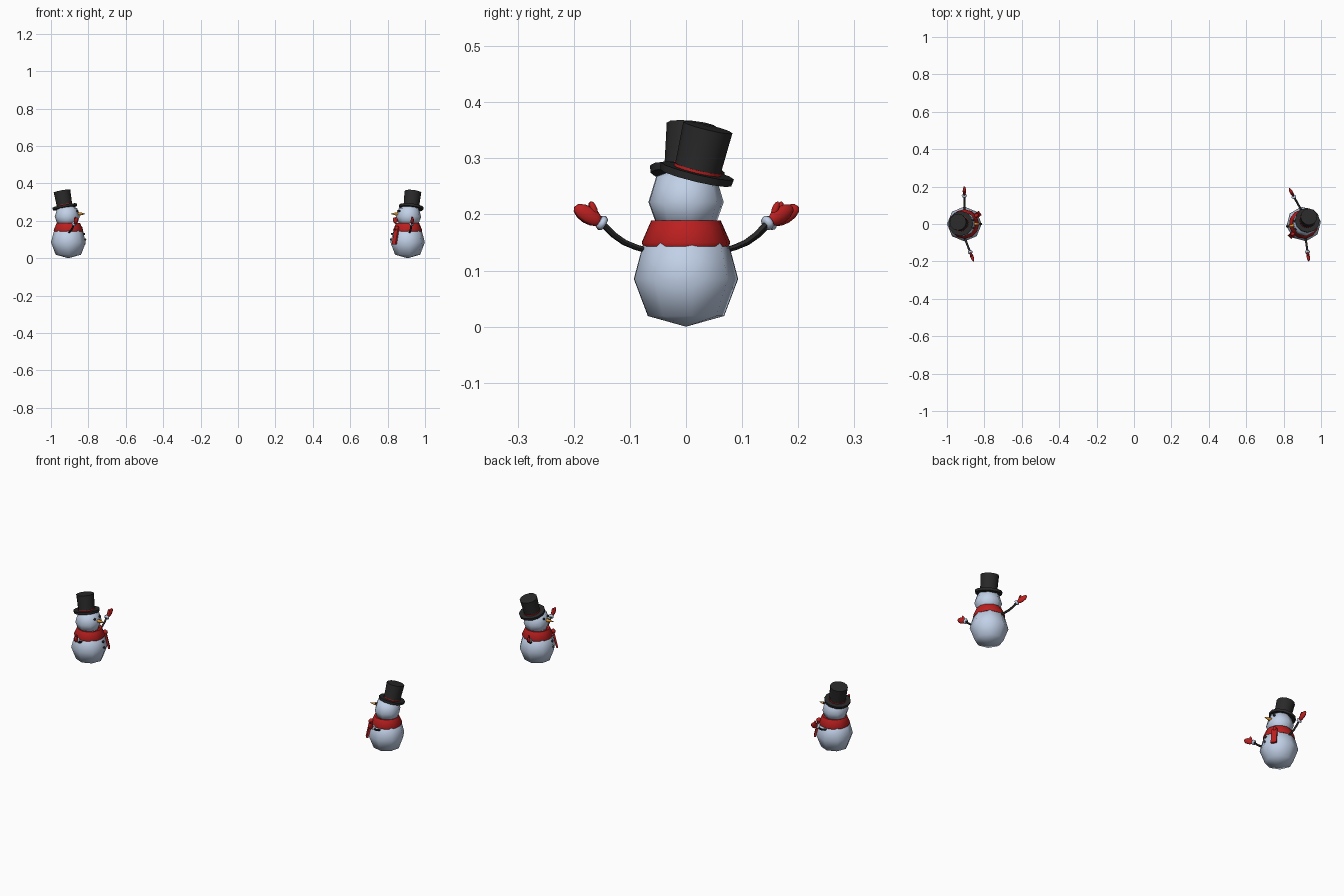
import bpy, bmesh, math
from mathutils import Matrix, Vector

if "Cube" in bpy.data.objects:
    bpy.data.objects.remove(bpy.data.objects["Cube"])


def material(name, rgb):
    m = bpy.data.materials.new(name)
    m.diffuse_color = (*rgb, 1)
    m.use_nodes = True
    m.node_tree.nodes["Principled BSDF"].inputs["Base Color"].default_value = m.diffuse_color
    return m


SNOW = material("snow", (0.54, 0.64, 0.81))
RED = material("red_wool", (0.50, 0.014, 0.014))
BLACK = material("black_felt", (0.022, 0.022, 0.022))
ORANGE = material("carrot_orange", (0.75, 0.30, 0.03))


def finish(name, bm, mat, matrix, angle):
    bmesh.ops.remove_doubles(bm, verts=bm.verts, dist=1e-6)
    bmesh.ops.recalc_face_normals(bm, faces=bm.faces)
    me = bpy.data.meshes.new(name)
    bm.to_mesh(me)
    bm.free()
    me.materials.append(mat)
    for p in me.polygons:
        p.use_smooth = True
    me.set_sharp_from_angle(angle=math.radians(angle))
    ob = bpy.data.objects.new(name, me)
    ob.matrix_world = matrix
    bpy.context.collection.objects.link(ob)
    return ob


def lathe(name, profile, segs, mat, matrix, angle=80):
    """Turn a (radius, height) profile around z."""
    bm = bmesh.new()
    rings = [[bm.verts.new((r * math.cos(2 * math.pi * i / segs),
                            r * math.sin(2 * math.pi * i / segs), z))
              for i in range(segs)] if r > 0 else [bm.verts.new((0, 0, z))]
             for r, z in profile]
    for a, b in zip(rings, rings[1:]):
        for i in range(segs):
            j = (i + 1) % segs
            quad = [a[i % len(a)], a[j % len(a)], b[j % len(b)], b[i % len(b)]]
            bm.faces.new(list(dict.fromkeys(quad)))
    return finish(name, bm, mat, matrix, angle)


def ball(name, loc, size, direction, mat, matrix, segs=8, rings=6):
    """Ellipsoid whose long z axis points along direction."""
    bm = bmesh.new()
    bmesh.ops.create_uvsphere(bm, u_segments=segs, v_segments=rings, radius=1)
    local = Matrix.Translation(loc) @ aim(direction) @ Matrix.Diagonal((*size, 1))
    bm.transform(local)
    return finish(name, bm, mat, matrix, 80)


def aim(direction):
    """Frame with z along direction, x horizontal."""
    z = Vector(direction).normalized()
    x = z.cross(Vector((0, 0, 1)))
    x = x.normalized() if x.length > 1e-4 else Vector((1, 0, 0))
    y = z.cross(x)
    return Matrix((x, y, z)).transposed().to_4x4()


def tube(name, pts, radius, mat, matrix, segs=6):
    """Round stick through a few points."""
    bm = bmesh.new()
    pts = [Vector(p) for p in pts]
    rings = []
    for k, p in enumerate(pts):
        d = pts[min(k + 1, len(pts) - 1)] - pts[max(k - 1, 0)]
        f = Matrix.Translation(p) @ aim(d)
        rings.append([bm.verts.new(f @ Vector((radius * math.cos(2 * math.pi * i / segs),
                                               radius * math.sin(2 * math.pi * i / segs), 0)))
                      for i in range(segs)])
    for a, b in zip(rings, rings[1:]):
        for i in range(segs):
            j = (i + 1) % segs
            bm.faces.new((a[i], a[j], b[j], b[i]))
    bm.faces.new(rings[0])
    bm.faces.new(rings[-1])
    return finish(name, bm, mat, matrix, 60)


def arm(tag, side, lean, M):
    """Stick arm with cuff and mitten; lean moves the hand forward."""
    def P(y, z):
        return (lean * max(0, (y - 0.07)) / 0.13, side * y, z)
    tube(tag + "_stick", [P(0.065, 0.135), P(0.088, 0.141), P(0.11, 0.150),
                          P(0.13, 0.164), P(0.15, 0.184)], 0.0055, BLACK, M)
    d = Vector(P(0.195, 0.211)) - Vector(P(0.15, 0.184))
    cuff = M @ Matrix.Translation(P(0.151, 0.185)) @ aim(d)
    lathe(tag + "_cuff", [(0, -0.006), (0.011, -0.006), (0.014, 0), (0.011, 0.006), (0, 0.006)],
          8, SNOW, cuff)
    ball(tag + "_mitten", P(0.176, 0.199), (0.009, 0.0155, 0.029), d, RED, M)
    up = Vector((0, side * 0.35, 1))
    ball(tag + "_thumb", P(0.166, 0.209), (0.006, 0.0065, 0.015), up, RED, M)


def snowman(tag, x, yaw, hat_at, hat_tilt):
    M = Matrix.Translation((x, 0, 0)) @ Matrix.Rotation(math.radians(yaw), 4, 'Z')

    # snow balls
    lathe(tag + "_body", [(0, 0), (0.068, 0.019), (0.093, 0.085), (0.076, 0.149), (0, 0.185)],
          8, SNOW, M, 180)
    H = M @ Matrix.Translation((-0.006, 0, 0))
    lathe(tag + "_head", [(0, 0.16), (0.054, 0.186), (0.067, 0.222), (0.053, 0.268), (0, 0.287)],
          8, SNOW, H, 180)

    # scarf ring, knot and hanging tail
    lathe(tag + "_scarf", [(0.055, 0.146), (0.076, 0.143), (0.079, 0.150), (0.066, 0.180),
                           (0.062, 0.189), (0.05, 0.187), (0.055, 0.146)], 12, RED, M, 60)
    S = M @ Matrix.Rotation(math.radians(35), 4, 'Z')
    ball(tag + "_scarf_knot", (0.078, 0, 0.160), (0.014, 0.010, 0.014), (0, 0, 1), RED, S)
    bm = bmesh.new()
    bmesh.ops.create_cube(bm, size=1)
    bm.transform(Matrix.Translation((0.089, 0, 0.115)) @ Matrix.Rotation(math.radians(-13), 4, 'Y').inverted()
                 @ Matrix.Rotation(math.radians(-26), 4, 'Y') @ Matrix.Diagonal((0.010, 0.028, 0.085, 1)))
    finish(tag + "_scarf_tail", bm, RED, S, 30)

    # face and buttons
    nose = H @ Matrix.Translation((0.055, 0, 0.237)) @ Matrix.Rotation(math.pi / 2, 4, 'Y')
    lathe(tag + "_nose", [(0, 0), (0.010, 0), (0.007, 0.020), (0, 0.044)], 6, ORANGE, nose)
    for s in (-1, 1):
        ball(tag + "_eye", (0.054, s * 0.022, 0.252), (0.006, 0.006, 0.006), (0, 0, 1), BLACK, H)
    for z in (0.130, 0.100):
        ball(tag + "_button", (0.084 + (0.130 - z) * 0.2, 0, z), (0.006, 0.006, 0.006),
             (0, 0, 1), BLACK, M)

    # arms
    arm(tag + "_left_arm", 1, 0.0, M)
    arm(tag + "_right_arm", -1, 0.05, M)

    # tilted top hat with band
    up = Vector((*hat_tilt, 1)).normalized()
    T = Matrix.Translation(hat_at) @ Vector((0, 0, 1)).rotation_difference(up).to_matrix().to_4x4()
    lathe(tag + "_hat", [(0, -0.007), (0.065, -0.007), (0.067, 0.006), (0.042, 0.006),
                         (0.042, 0.02), (0.045, 0.086), (0, 0.088)], 12, BLACK, T, 40)
    lathe(tag + "_hat_band", [(0.040, 0.005), (0.0432, 0.005), (0.0432, 0.011), (0.040, 0.011)],
          12, RED, T, 40)


snowman("left_snowman", -0.907, 0, (-0.926, 0.002, 0.275), (-0.18, 0.10))
snowman("right_snowman", 0.907, 188, (0.926, 0.019, 0.272), (0.11, 0.24))
